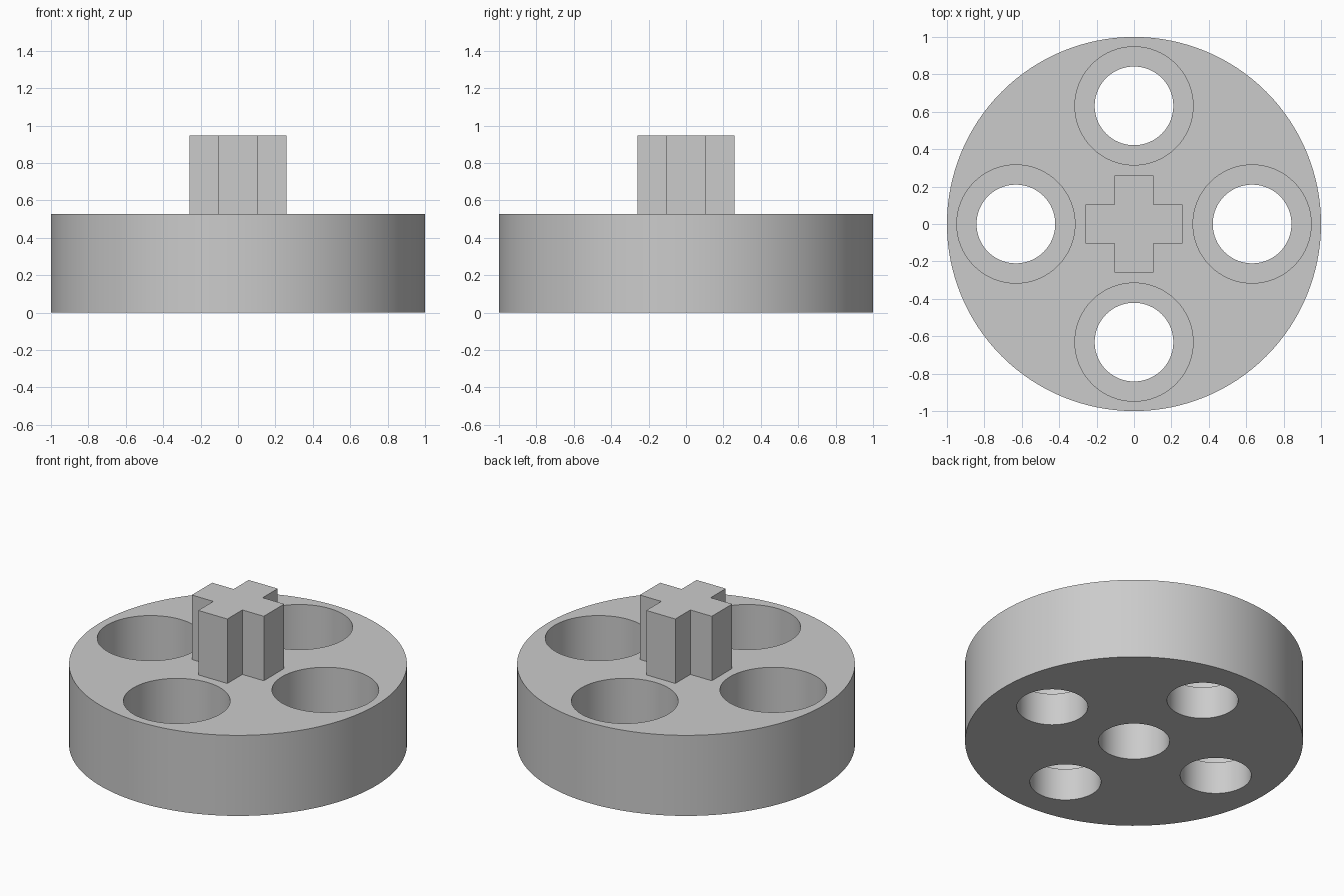
import bpy, bmesh, math
from mathutils import Matrix, Vector

cube = bpy.data.objects.get("Cube")
if cube:
    bpy.data.objects.remove(cube, do_unlink=True)

RADIUS, THICK, TOP = 1.0, 0.526, 0.947
HOLE_R, BORE_R, STEP_Z, RING = 0.2105, 0.316, 0.2105, 0.6315
SOCKET_Z = 0.37
ARM_W, ARM_L = 0.105, 0.26

grey = bpy.data.materials.new("light grey")
grey.use_nodes = True
colour = (0.6, 0.6, 0.6, 1)
grey.diffuse_color = colour
grey.node_tree.nodes["Principled BSDF"].inputs["Base Color"].default_value = colour


def add_object(name, bm):
    bmesh.ops.recalc_face_normals(bm, faces=bm.faces)
    mesh = bpy.data.meshes.new(name)
    bm.to_mesh(mesh)
    bm.free()
    mesh.materials.append(grey)
    obj = bpy.data.objects.new(name, mesh)
    bpy.context.collection.objects.link(obj)
    return obj


def turned(name, profile, sides, centre=(0, 0)):
    """Solid of revolution from (radius, z) points, closed by flat caps."""
    bm = bmesh.new()
    rings = []
    for r, z in profile:
        angles = [2 * math.pi * i / sides for i in range(sides)]
        rings.append([bm.verts.new((centre[0] + r * math.cos(a),
                                    centre[1] + r * math.sin(a), z)) for a in angles])
    for low, high in zip(rings, rings[1:]):
        for i in range(sides):
            j = (i + 1) % sides
            bm.faces.new((low[i], low[j], high[j], high[i]))
    bm.faces.new(rings[0][::-1])
    bm.faces.new(rings[-1])
    return add_object(name, bm)


def cut(target, cutter):
    mod = target.modifiers.new("cut", 'BOOLEAN')
    mod.operation = 'DIFFERENCE'
    mod.solver = 'EXACT'
    mod.object = cutter
    cutter.hide_render = True
    bpy.context.view_layer.objects.active = target
    bpy.ops.object.modifier_apply(modifier=mod.name)
    bpy.data.objects.remove(cutter, do_unlink=True)


# Round base
base = turned("round_base", [(RADIUS, 0), (RADIUS, THICK)], 128)

# Four stepped through holes
stepped = [(HOLE_R, -0.1), (HOLE_R, STEP_Z), (BORE_R, STEP_Z), (BORE_R, THICK + 0.1)]
for x, y in ((1, 0), (0, 1), (-1, 0), (0, -1)):
    cut(base, turned("hole_cutter", stepped, 64, (x * RING, y * RING)))

# Blind socket underneath
cut(base, turned("socket_cutter", [(HOLE_R, -0.1), (HOLE_R, SOCKET_Z)], 64))

# Cross-shaped post
bm = bmesh.new()
outline = []
corner = [(ARM_L, -ARM_W), (ARM_L, ARM_W), (ARM_W, ARM_W)]
for quarter in range(4):
    turn = Matrix.Rotation(quarter * math.pi / 2, 3, 'Z')
    outline += [bm.verts.new(turn @ Vector((x, y, THICK - 0.02))) for x, y in corner]
face = bm.faces.new(outline)
grown = bmesh.ops.extrude_face_region(bm, geom=[face], use_keep_orig=True)
bmesh.ops.translate(bm, vec=(0, 0, TOP - THICK + 0.02),
                    verts=[v for v in grown["geom"] if isinstance(v, bmesh.types.BMVert)])
add_object("cross_post", bm)

# Smooth round walls, keep crisp rims
bpy.ops.object.select_all(action='DESELECT')
base.select_set(True)
bpy.context.view_layer.objects.active = base
bpy.ops.object.shade_smooth_by_angle(angle=math.radians(30))
